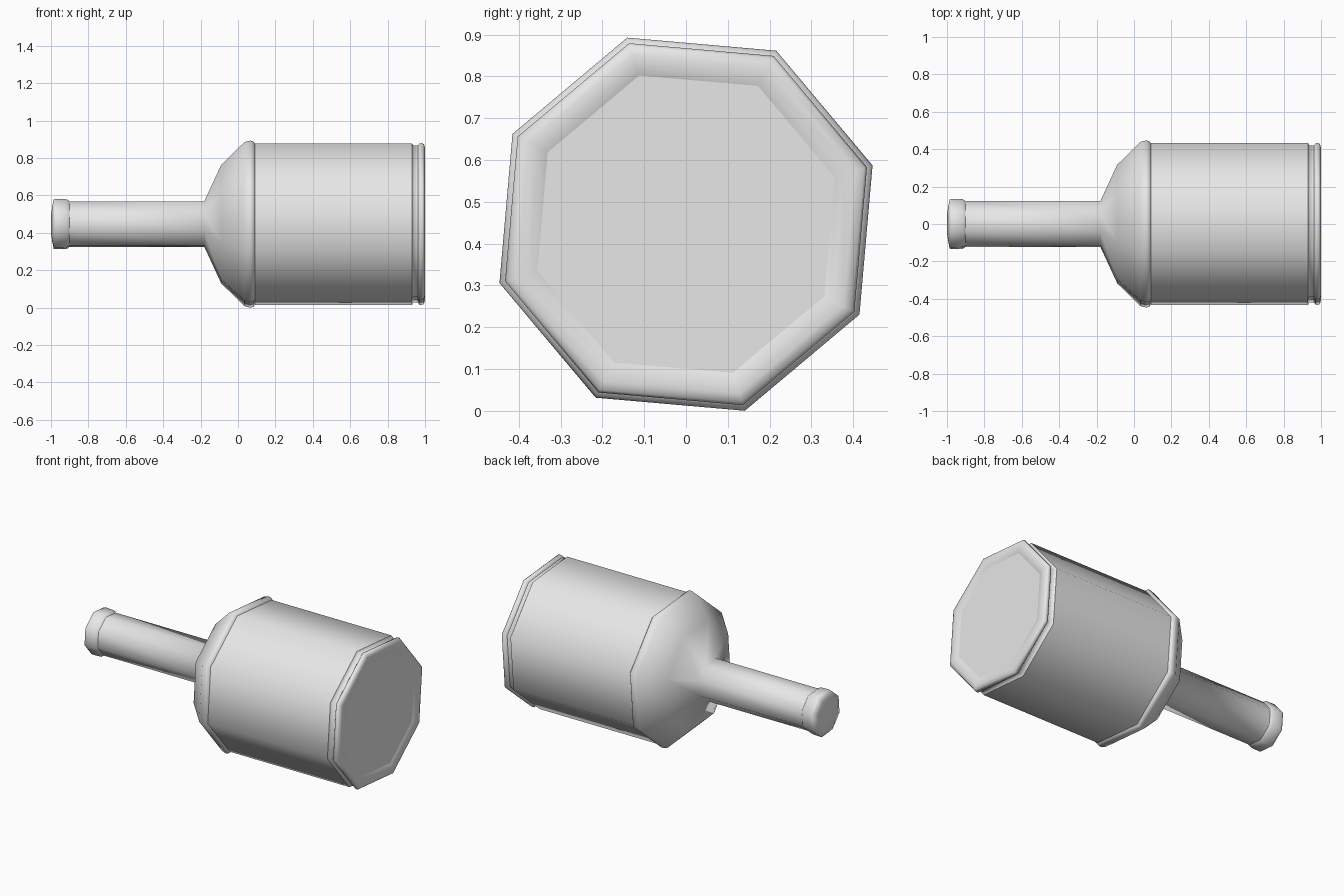
import bpy, bmesh, math

cube = bpy.data.objects.get("Cube")
if cube:
    bpy.data.objects.remove(cube, do_unlink=True)

SIDES = 8
PHASE = math.radians(17.5)
AXIS_Z = 0.4465

grey = bpy.data.materials.new("light grey")
grey.use_nodes = True
grey.diffuse_color = (0.8, 0.8, 0.8, 1)
grey.node_tree.nodes["Principled BSDF"].inputs["Base Color"].default_value = (0.8, 0.8, 0.8, 1)


def lathe(name, profile, cap_start=False, cap_end=False):
    """Turn (x, radius) points into an eight-sided shell around the x axis."""
    bm = bmesh.new()
    rings = []
    for x, r in profile:
        ring = []
        for k in range(SIDES):
            a = PHASE + k * math.tau / SIDES
            ring.append(bm.verts.new((x, r * math.cos(a), AXIS_Z + r * math.sin(a))))
        rings.append(ring)
    for lower, upper in zip(rings, rings[1:]):
        for k in range(SIDES):
            n = (k + 1) % SIDES
            bm.faces.new((lower[k], lower[n], upper[n], upper[k]))
    if cap_start:
        bm.faces.new(rings[0][::-1])
    if cap_end:
        bm.faces.new(rings[-1])
    for f in bm.faces:
        f.smooth = True
    mesh = bpy.data.meshes.new(name)
    bm.to_mesh(mesh)
    bm.free()
    mesh.materials.append(grey)
    obj = bpy.data.objects.new(name, mesh)
    bpy.context.collection.objects.link(obj)
    return obj


# Rounded pommel at the end of the handle
lathe("handle_knob", [(-1.0, 0.05), (-0.993, 0.10), (-0.985, 0.139), (-0.975, 0.141),
                      (-0.915, 0.139), (-0.90, 0.128)], cap_start=True)

# Straight handle flowing into the flared shoulder and its raised band
lathe("handle_and_shoulder", [(-0.90, 0.128), (-0.18, 0.128), (-0.09, 0.332),
                              (0.035, 0.460), (0.055, 0.466), (0.068, 0.468),
                              (0.082, 0.464), (0.09, 0.453)])

# Main drum
lathe("drum", [(0.09, 0.453), (0.93, 0.453)])

# Narrow groove near the open end
lathe("groove", [(0.93, 0.453), (0.937, 0.440), (0.962, 0.440)])

# Rolled rim and the flat end plate inside it
lathe("end_rim", [(0.962, 0.440), (0.970, 0.452), (0.985, 0.454), (0.995, 0.447),
                  (1.0, 0.425), (0.998, 0.395), (0.99, 0.373)])
lathe("end_plate", [(0.99, 0.373)], cap_end=True)
